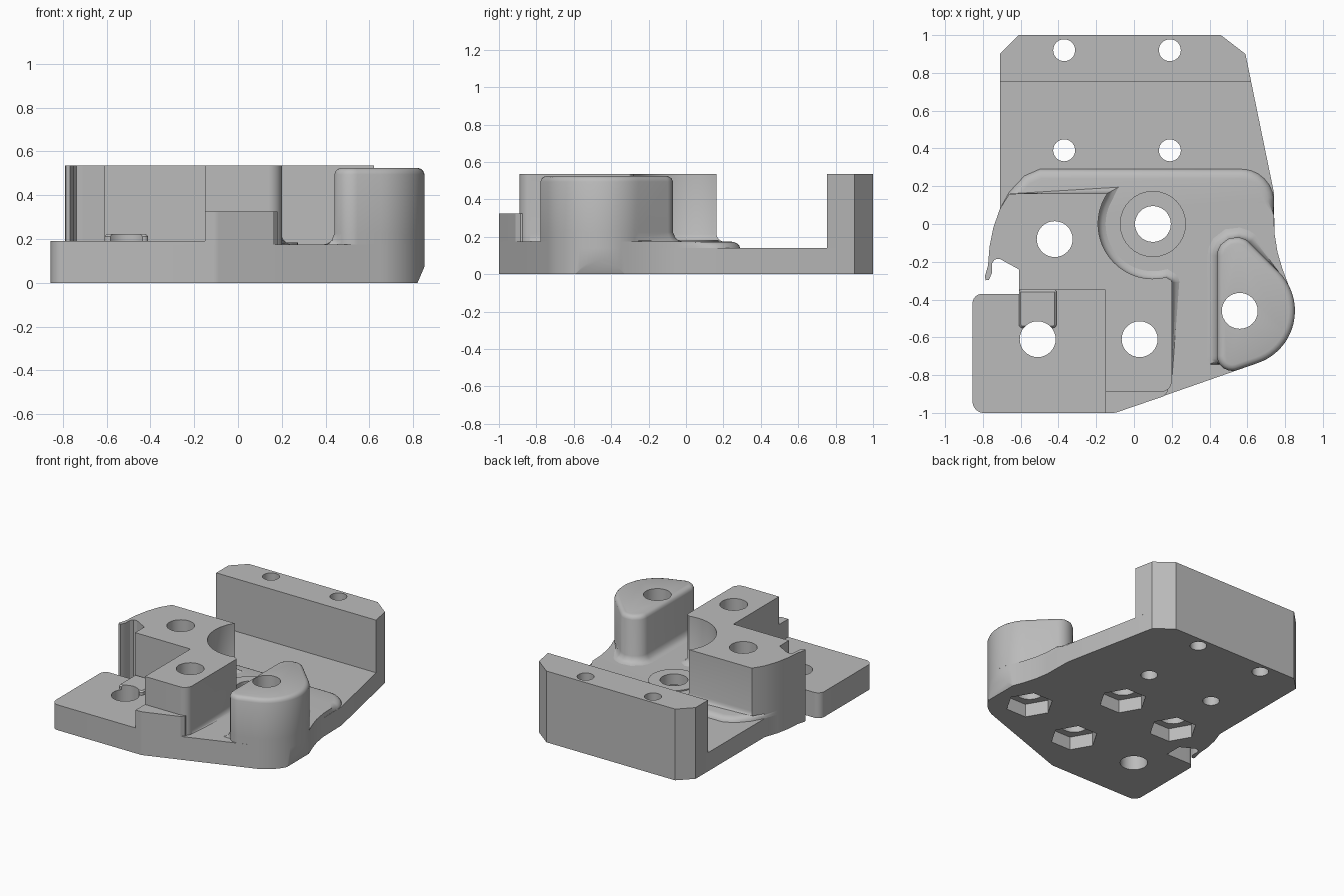
import bpy, bmesh, math
from mathutils import Vector

cube = bpy.data.objects.get("Cube")
if cube:
    bpy.data.objects.remove(cube, do_unlink=True)

grey = bpy.data.materials.new("Plain grey")
grey.use_nodes = True
grey.diffuse_color = (0.5, 0.5, 0.5, 1)
grey.node_tree.nodes["Principled BSDF"].inputs["Base Color"].default_value = (0.5, 0.5, 0.5, 1)


def arc(cx, cy, r, a0, a1, n):
    angles = [math.radians(a0 + (a1 - a0) * i / n) for i in range(n + 1)]
    return [(cx + r * math.cos(a), cy + r * math.sin(a)) for a in angles]


def rounded(pts, steps=8):
    """Replace each (x, y, radius) corner by a fillet arc."""
    out = []
    for i, p in enumerate(pts):
        v = Vector(p[:2])
        if len(p) == 2:
            out.append(v)
            continue
        a = (Vector(pts[i - 1][:2]) - v).normalized()
        b = (Vector(pts[(i + 1) % len(pts)][:2]) - v).normalized()
        half = a.angle(b) / 2
        c = v + (a + b).normalized() * p[2] / math.sin(half)
        t0 = v + a * p[2] / math.tan(half) - c
        t1 = v + b * p[2] / math.tan(half) - c
        for k in range(steps + 1):
            out.append(c + t0.lerp(t1, k / steps).normalized() * p[2])
    return out


def offset(pts, d, mask):
    """Move a counter-clockwise outline outwards by d where the mask allows."""
    out = []
    for i, p in enumerate(pts):
        e0 = (p - pts[i - 1]).normalized()
        e1 = (pts[(i + 1) % len(pts)] - p).normalized()
        n0, n1 = Vector((e0.y, -e0.x)), Vector((e1.y, -e1.x))
        n = (n0 + n1).normalized()
        use = mask is None or mask(p.x, p.y)
        out.append(p + n * d / max(n.dot(n1), 0.6) if use else p.copy())
    return out


def loft(name, pts, rings):
    """Stack offset copies of an outline; rings are (z, offset, mask)."""
    pts = rounded(pts)
    bm = bmesh.new()
    loops = [[bm.verts.new((q.x, q.y, z)) for q in offset(pts, d, m)] for z, d, m in rings]
    n = len(pts)
    for lo, hi in zip(loops, loops[1:]):
        for i in range(n):
            j = (i + 1) % n
            bm.faces.new((lo[i], lo[j], hi[j], hi[i]))
    bm.faces.new(loops[0][::-1])
    bm.faces.new(loops[-1])
    bmesh.ops.recalc_face_normals(bm, faces=bm.faces)
    me = bpy.data.meshes.new(name)
    bm.to_mesh(me)
    bm.free()
    ob = bpy.data.objects.new(name, me)
    bpy.context.collection.objects.link(ob)
    me.materials.append(grey)
    return ob


def prism(name, pts, z0, z1):
    return loft(name, pts, [(z0, 0, None), (z1, 0, None)])


def cutter(name, places, sides, z0, z1):
    bm = bmesh.new()
    for x, y, r in places:
        res = bmesh.ops.create_cone(bm, cap_ends=True, segments=sides, radius1=r, radius2=r, depth=z1 - z0)
        bmesh.ops.translate(bm, verts=res["verts"], vec=(x, y, (z0 + z1) / 2))
        if sides == 6:
            bmesh.ops.rotate(bm, verts=res["verts"], cent=(x, y, 0), matrix=HEX_TURN)
    me = bpy.data.meshes.new(name)
    bm.to_mesh(me)
    bm.free()
    ob = bpy.data.objects.new(name, me)
    bpy.context.collection.objects.link(ob)
    ob.hide_render = True
    return ob


def cut(ob, tool):
    mod = ob.modifiers.new("Cut", "BOOLEAN")
    mod.operation, mod.solver, mod.object = "DIFFERENCE", "EXACT", tool
    bpy.context.view_layer.update()
    ev = ob.evaluated_get(bpy.context.evaluated_depsgraph_get())
    me = bpy.data.meshes.new_from_object(ev)
    ob.modifiers.clear()
    ob.data = me


# Shared outlines, counter-clockwise
hook = [(-0.71, 0.08), (-0.745, -0.02), (-0.765, -0.12), (-0.773, -0.22), (-0.79, -0.28),
        (-0.785, -0.298), (-0.768, -0.295), (-0.752, -0.26), (-0.752, -0.21),
        (-0.737, -0.187), (-0.71, -0.185), (-0.61, -0.24)]
front = hook + [(-0.61, -0.37), (-0.855, -0.37, 0.05), (-0.855, -1, 0.06), (-0.1, -1, 0.08)]
front += arc(0.56, -0.46, 0.292, -71.4, 28, 20)
front += [(0.785, -0.235), (0.76, -0.15), (0.744, -0.05)]

# Base plate with a slanted lower edge under the boss
plate = prism("base_plate", front + [(0.74, 0.17), (0.59, 0.9), (0.46, 1), (-0.61, 1), (-0.71, 0.9)], 0, 0.14)
bm = bmesh.new()
bm.from_mesh(plate.data)
res = bmesh.ops.bisect_plane(bm, geom=bm.verts[:] + bm.edges[:] + bm.faces[:], plane_co=(0.82, 0, 0),
                             plane_no=(0.92, 0, -0.39), clear_outer=True)
bmesh.ops.holes_fill(bm, edges=[e for e in bm.edges if e.is_boundary], sides=0)
bmesh.ops.recalc_face_normals(bm, faces=bm.faces)
bm.to_mesh(plate.data)
bm.free()

# Raised front deck with a rounded rear edge
rear = lambda x, y: y > 0.1
deck = loft("front_deck", front + [(0.74, 0.05), (0.74, 0.29, 0.17), (-0.5, 0.29), (-0.58, 0.255), (-0.66, 0.17)],
            [(0.14, 0, None), (0.152, -0.005, rear), (0.163, -0.015, rear),
             (0.171, -0.03, rear), (0.175, -0.05, rear)])

# Rear wall
wall = prism("rear_wall", [(-0.71, 0.755), (0.62, 0.755), (0.59, 0.9), (0.46, 1), (-0.61, 1), (-0.71, 0.9)],
             0.14, 0.535)

# Tall block with a round bite, flared at its foot
foot = lambda x, y: (x > -0.6 and y > -0.33) or (x > 0.15 and y > -0.8)
block = loft("tall_block", [(-0.66, 0.16)] + hook + [(-0.61, -0.35), (-0.15, -0.35), (-0.15, -0.89),
             (0.2, -0.89, 0.06), (0.2, -0.3, 0.015)] + arc(0.1, 0, 0.29, 284, 146, 28),
             [(0.175, 0.04, foot), (0.182, 0.022, foot), (0.195, 0.008, foot),
              (0.212, 0, None), (0.535, 0, None)])

# Step in front of the block
step = prism("front_step", [(-0.15, -0.86), (-0.15, -1), (-0.1, -1, 0.08), (0.16, -0.911), (0.18, -0.885),
                            (0.18, -0.86)], 0.175, 0.325)

# Left platform and its two raised pads
platform = prism("left_platform", [(-0.15, -0.35), (-0.61, -0.35), (-0.61, -0.37), (-0.855, -0.37, 0.05),
                                   (-0.855, -1, 0.06), (-0.15, -1)], 0.175, 0.19)
pads = []
for name, y0, y1 in (("rear_pad", -0.55, -0.35), ("front_pad", -0.995, -0.68)):
    pads.append(loft(name, [(-0.61, y0, 0.02), (-0.41, y0, 0.02), (-0.41, y1, 0.01), (-0.61, y1, 0.01)],
                     [(0.19, 0, None), (0.212, 0, None), (0.222, -0.01, None)]))

# Rounded boss, flared at its foot and softened on top
inner = lambda x, y: y > -0.2 or (x < 0.5 and y > -0.74)
boss = loft("boss", arc(0.56, -0.46, 0.292, -71.4, 45, 20) + [(0.44, 0.073, 0.1), (0.44, -0.81, 0.08)],
            [(0.175, 0.05, inner), (0.18, 0.03, inner), (0.195, 0.012, inner), (0.225, 0, None),
             (0.495, 0, None), (0.51, -0.006, None), (0.52, -0.016, None), (0.525, -0.032, None)])

# Low ring around the central hole
ring = prism("hole_ring", arc(0.1, 0, 0.175, 0, 348.75, 31), 0.175, 0.183)

# Bolt holes, and hexagonal nut pockets underneath
bolts = [(0.03, -0.61), (-0.42, -0.08), (0.1, 0), (0.56, -0.46)]
pins = [(x, y) for x in (-0.37, 0.19) for y in (0.39, 0.92)]
# A corner of each pocket points along x
bm = bmesh.new()
first = bmesh.ops.create_cone(bm, segments=6, radius1=1, radius2=1, depth=1)["verts"][0].co
HEX_TURN = Vector((1, 0, 0)).rotation_difference(Vector((first.x, first.y, 0))).inverted().to_matrix()
bm.free()
holes = cutter("hole_cutter", [(x, y, 0.095) for x, y in bolts + [(-0.51, -0.61)]]
               + [(x, y, 0.058) for x, y in pins], 32, -0.2, 0.8)
pockets = cutter("pocket_cutter", [(x, y, 0.167) for x, y in bolts], 6, -0.1, 0.1)

parts = [plate, deck, wall, block, step, platform, boss, ring] + pads
for ob in (plate, deck, wall, block, platform, boss, ring, pads[0], pads[1]):
    cut(ob, holes)
cut(plate, pockets)
for tool in (holes, pockets):
    bpy.data.objects.remove(tool, do_unlink=True)

# Smooth curved walls, keep edges sharp
for ob in bpy.context.view_layer.objects:
    ob.select_set(ob in parts)
bpy.context.view_layer.objects.active = plate
bpy.ops.object.shade_smooth_by_angle(angle=math.radians(32))
